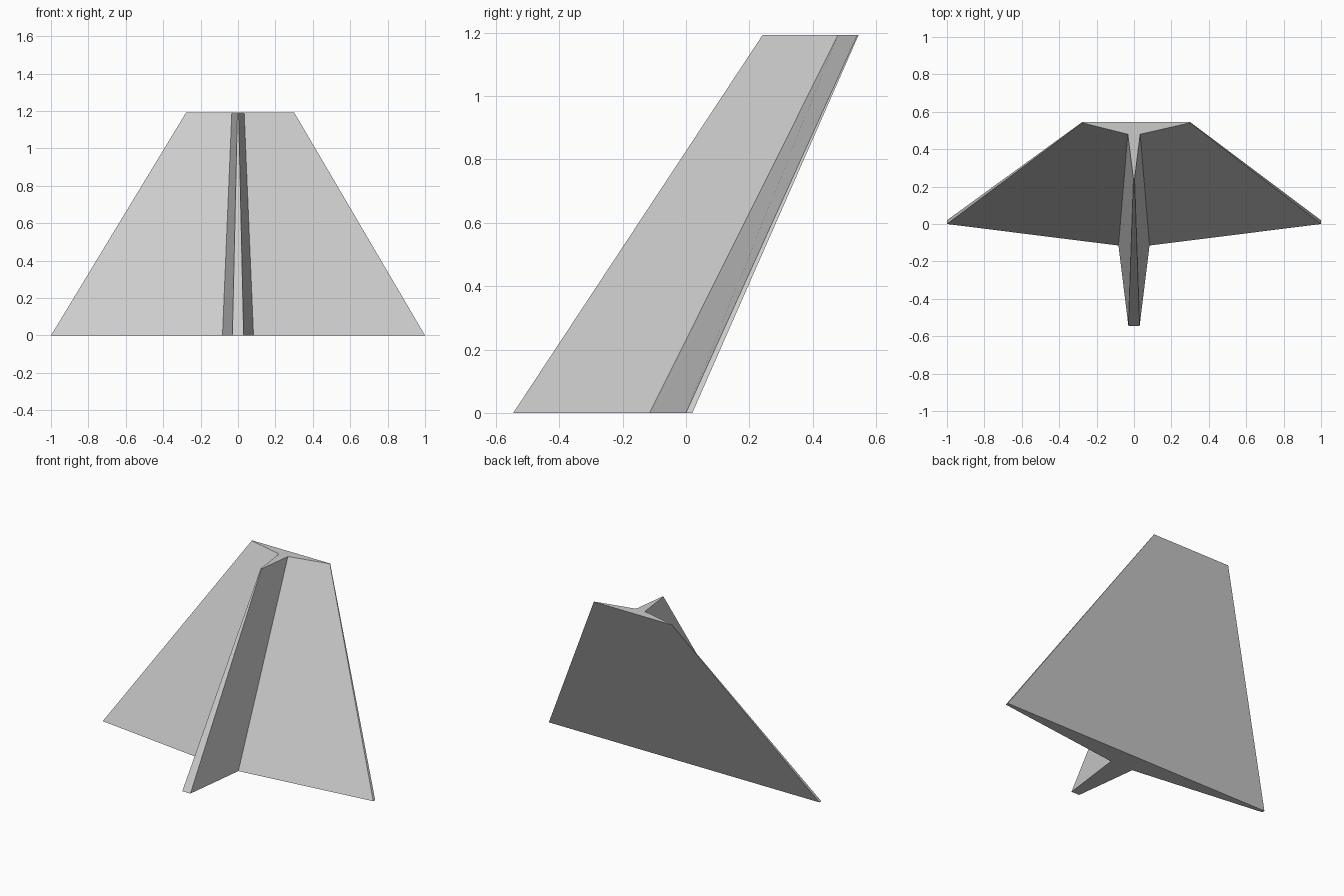
import bpy
import bmesh

cube = bpy.data.objects.get("Cube")
if cube:
    bpy.data.objects.remove(cube, do_unlink=True)

# Plain grey material
grey = bpy.data.materials.new("light grey")
grey.use_nodes = True
colour = (0.6, 0.6, 0.6, 1.0)
grey.diffuse_color = colour
grey.node_tree.nodes["Principled BSDF"].inputs["Base Color"].default_value = colour

# Outlines of the swept, finned body: left wing tip round the front fin to the right wing tip
base = [(1, 0.02), (1, 0), (0.083, -0.115), (0.03, -0.545),
        (-0.03, -0.545), (-0.083, -0.115), (-1, 0), (-1, 0.02)]
crown = [(0.3, 0.545), (0.3, 0.541), (0.033, 0.48), (0.003, 0.242),
         (-0.003, 0.242), (-0.033, 0.48), (-0.277, 0.541), (-0.277, 0.545)]
HEIGHT = 1.193


def loft(name, lower, upper, height, material):
    """Join two matching outlines into a closed solid."""
    bm = bmesh.new()
    low = [bm.verts.new((x, y, 0)) for x, y in lower]
    high = [bm.verts.new((x, y, height)) for x, y in upper]
    caps = [bm.faces.new(low), bm.faces.new(high)]
    count = len(low)
    for i in range(count):
        j = (i + 1) % count
        bm.faces.new((low[i], low[j], high[j], high[i]))
    bmesh.ops.triangulate(bm, faces=caps, ngon_method='EAR_CLIP')
    bmesh.ops.recalc_face_normals(bm, faces=bm.faces)
    mesh = bpy.data.meshes.new(name)
    bm.to_mesh(mesh)
    bm.free()
    mesh.materials.append(material)
    obj = bpy.data.objects.new(name, mesh)
    bpy.context.collection.objects.link(obj)
    return obj


# Swept body with two wings and a front fin
loft("finned_body", base, crown, HEIGHT, grey)
